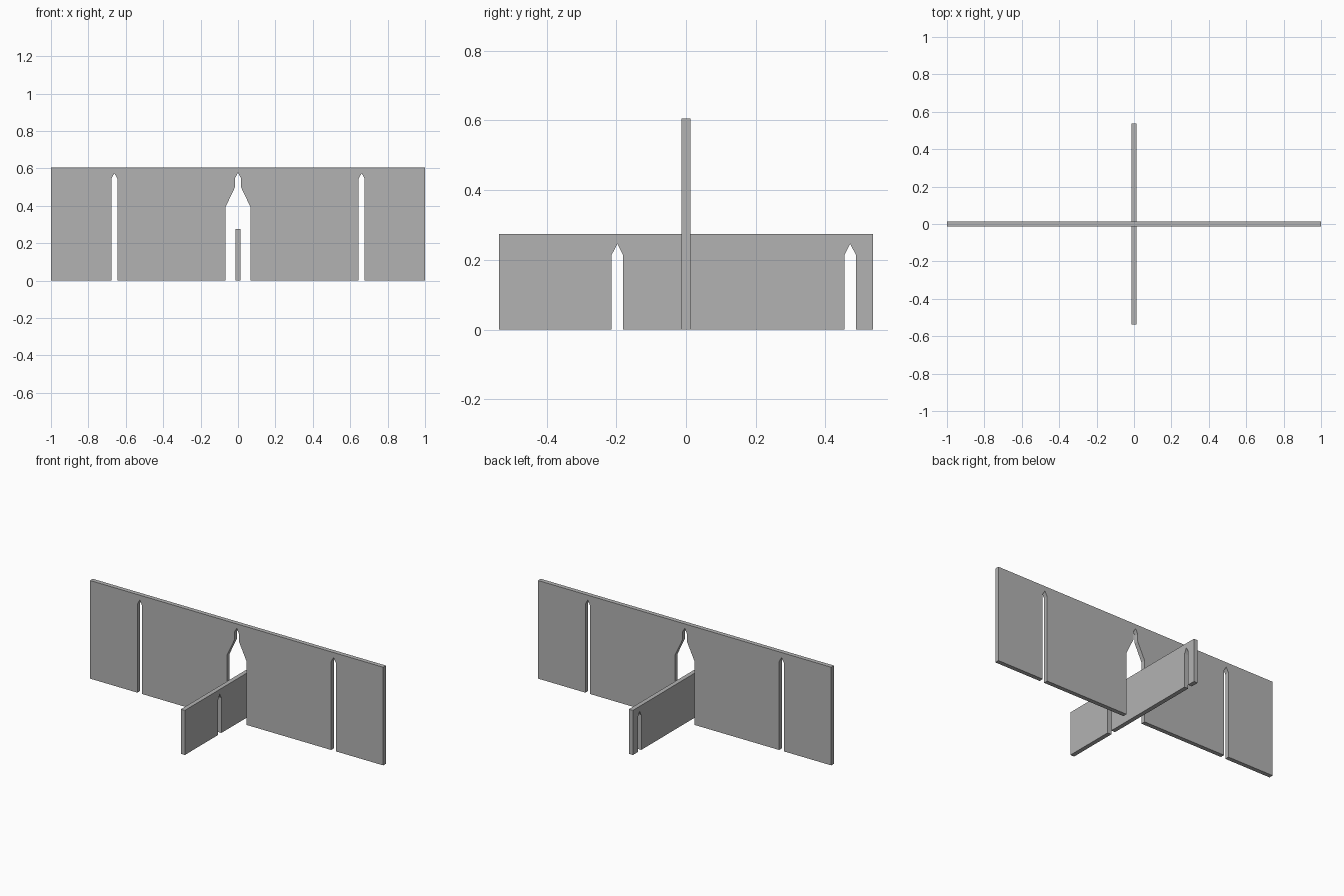
import bpy
import math
from mathutils import Matrix

cube = bpy.data.objects.get("Cube")
if cube:
    bpy.data.objects.remove(cube, do_unlink=True)

# One plain grey for both boards
grey = bpy.data.materials.new("board grey")
grey.use_nodes = True
colour = (0.45, 0.45, 0.45, 1)
grey.diffuse_color = colour
grey.node_tree.nodes["Principled BSDF"].inputs["Base Color"].default_value = colour

THICK = 0.027
HALF_SLOT = 0.016


def slot(centre, steps, apex):
    """Pointed notch open at the bottom; steps are (half width, height)."""
    left = [(centre - w, z) for w, z in steps]
    right = [(centre + w, z) for w, z in reversed(steps)]
    return left + [(centre, apex)] + right


def plain_slot(centre, shoulder, apex):
    return slot(centre, [(HALF_SLOT, 0), (HALF_SLOT, shoulder)], apex)


def board(name, half_length, height, slots, turn=0):
    """Extrude a notched outline into an upright board centred on the origin."""
    outline = [(-half_length, 0)]
    for notch in slots:
        outline += notch
    outline += [(half_length, 0), (half_length, height), (-half_length, height)]

    curve = bpy.data.curves.new(name, "CURVE")
    curve.dimensions = "2D"
    curve.fill_mode = "BOTH"
    curve.extrude = THICK / 2
    spline = curve.splines.new("POLY")
    spline.points.add(len(outline) - 1)
    for point, (u, z) in zip(spline.points, outline):
        point.co = (u, z, 0, 1)
    spline.use_cyclic_u = True

    # Convert the filled curve to a mesh and stand it up
    temp = bpy.data.objects.new(name + " outline", curve)
    bpy.context.collection.objects.link(temp)
    bpy.context.view_layer.update()
    graph = bpy.context.evaluated_depsgraph_get()
    mesh = bpy.data.meshes.new_from_object(temp.evaluated_get(graph))
    bpy.data.objects.remove(temp, do_unlink=True)
    mesh.transform(Matrix.Rotation(turn, 4, "Z") @ Matrix.Rotation(math.pi / 2, 4, "X"))
    mesh.shade_flat()
    mesh.materials.clear()
    mesh.materials.append(grey)
    mesh.name = name
    obj = bpy.data.objects.new(name, mesh)
    bpy.context.collection.objects.link(obj)
    return obj


# Long board: two narrow slots and a flared central opening
opening = slot(0, [(0.066, 0), (0.066, 0.395), (HALF_SLOT, 0.5), (HALF_SLOT, 0.548)], 0.578)
board("long_board", 1, 0.605,
      [plain_slot(-0.661, 0.545, 0.575), opening, plain_slot(0.661, 0.545, 0.575)])

# Short board: crosses through the opening, with two uneven slots
board("cross_board", 0.537, 0.275,
      [plain_slot(-0.197, 0.215, 0.246), plain_slot(0.471, 0.215, 0.246)],
      turn=math.pi / 2)
